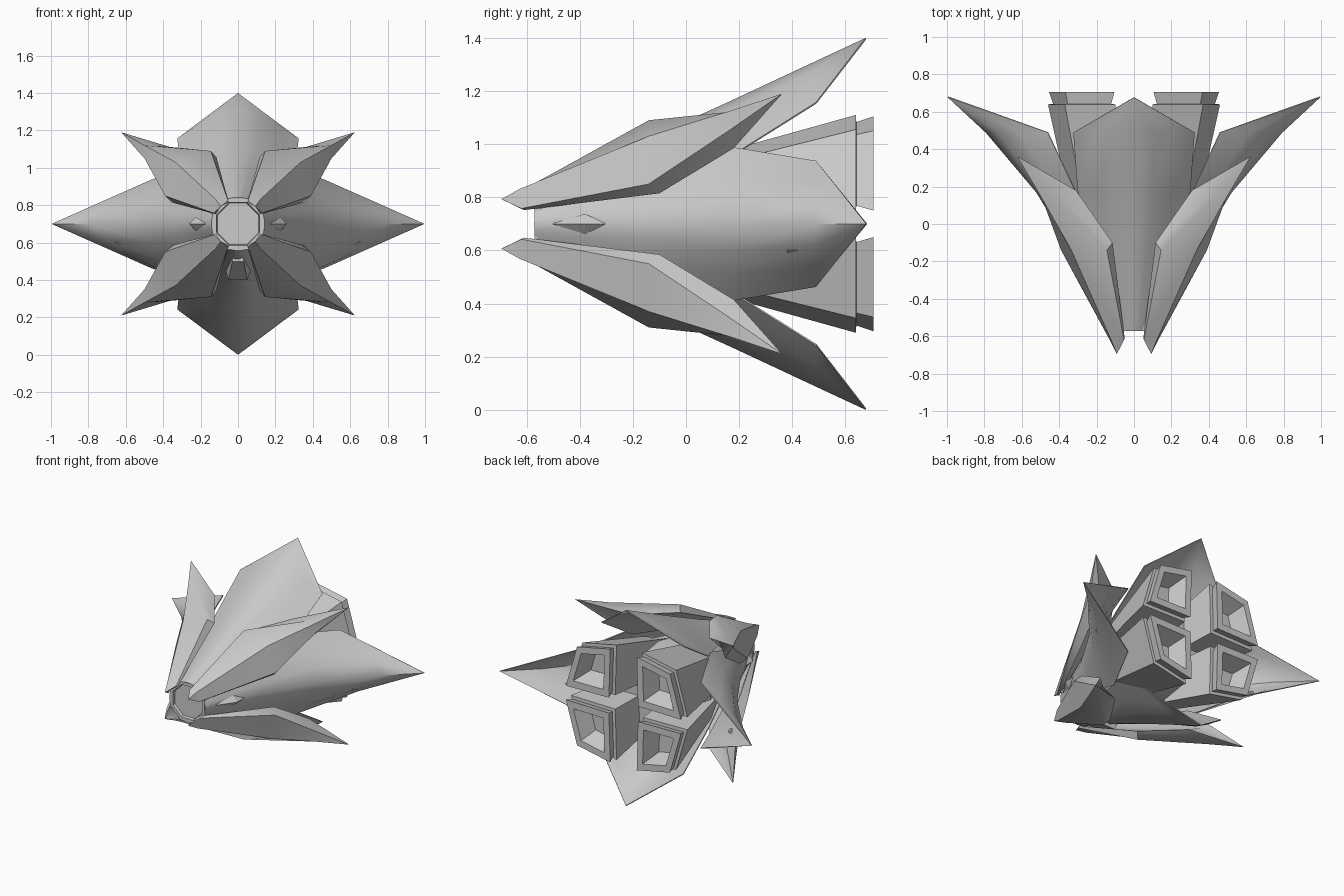
import bpy, bmesh, math
from mathutils import Vector

if "Cube" in bpy.data.objects:
    bpy.data.objects.remove(bpy.data.objects["Cube"])

CZ = 0.7  # height of the hull axis


def finish(name, bm, thickness=0, mirror=(False, False, False), angle=30):
    """Turn a bmesh into an object, thicken, mirror and shade it."""
    bmesh.ops.remove_doubles(bm, verts=bm.verts, dist=1e-5)
    bmesh.ops.dissolve_degenerate(bm, edges=bm.edges, dist=1e-5)
    bmesh.ops.recalc_face_normals(bm, faces=bm.faces)
    me = bpy.data.meshes.new(name)
    bm.to_mesh(me)
    bm.free()
    ob = bpy.data.objects.new(name, me)
    bpy.context.collection.objects.link(ob)
    ob.location.z = CZ
    if thickness:
        m = ob.modifiers.new("thickness", 'SOLIDIFY')
        m.thickness = thickness
        m.offset = 0
    if any(mirror):
        m = ob.modifiers.new("mirror", 'MIRROR')
        m.use_axis = mirror
        m.use_mirror_merge = False
    bpy.ops.object.select_all(action='DESELECT')
    ob.select_set(True)
    bpy.context.view_layer.objects.active = ob
    if ob.modifiers:
        bpy.ops.object.convert(target='MESH')
    bpy.ops.object.shade_smooth_by_angle(angle=math.radians(angle))
    return ob


def grid(rows):
    """Open sheet from equal-length rows of points."""
    bm = bmesh.new()
    vs = [[bm.verts.new(p) for p in r] for r in rows]
    for a, b in zip(vs, vs[1:]):
        for i in range(len(a) - 1):
            bm.faces.new((a[i], a[i + 1], b[i + 1], b[i]))
    return bm


def loft(rings, cap=True):
    """Solid through a series of rings (no caps when the ends are points)."""
    bm = bmesh.new()
    vs = [[bm.verts.new(p) for p in r] for r in rings]
    n = len(vs[0])
    for a, b in zip(vs, vs[1:]):
        for i in range(n):
            j = (i + 1) % n
            bm.faces.new((a[i], a[j], b[j], b[i]))
    if cap:
        bm.faces.new(vs[0])
        bm.faces.new(vs[-1])
    return bm


def octagon(y, rx, rz):
    angles = [math.radians(22.5 + 45 * k) for k in range(8)]
    return [(rx * math.cos(a), y, rz * math.sin(a)) for a in angles]


# central hull with a rimmed round nose
finish("core_hull", loft([
    octagon(-0.55, 0.12, 0.12), octagon(-0.57, 0.125, 0.125),
    octagon(-0.57, 0.148, 0.148), octagon(-0.15, 0.26, 0.23),
    octagon(0.2, 0.36, 0.3), octagon(0.4, 0.28, 0.25)]))


# broad petal plates: rows of (y, half width, edge radius, ridge radius)
def petal(name, rows, side):
    pts = []
    for y, hw, edge, ridge in rows:
        row = []
        for t in (-1, -0.66, -0.33, 0, 0.33, 0.66, 1):
            r = ridge + (edge - ridge) * abs(t) ** 1.5
            row.append((r, y, t * hw) if side else (t * hw, y, r))
        pts.append(row)
    finish(name, grid(pts), 0.006, (side, False, not side), 50)


petal("side_petals", [(-0.57, 0.06, 0.13, 0.14), (-0.15, 0.17, 0.24, 0.325),
                      (0.17, 0.288, 0.31, 0.52), (0.49, 0.235, 0.46, 0.79),
                      (0.68, 0, 0.995, 0.995)], True)
petal("top_and_bottom_petals", [(-0.57, 0.06, 0.13, 0.14), (-0.15, 0.18, 0.21, 0.315),
                                (0.18, 0.30, 0.26, 0.465), (0.49, 0.323, 0.455, 0.61),
                                (0.677, 0, 0.697, 0.697)], False)

# four diagonal blade fins: outer edge, ridge, edge, then the inner face back again
tip, nose = (0.625, 0.362, 0.49), (0.092, -0.695, 0.093)
finish("diagonal_fins", loft([
    [nose] * 6,
    [(0.053, -0.62, 0.125), (0.12, -0.625, 0.132), (0.13, -0.62, 0.058),
     (0.118, -0.61, 0.052), (0.10, -0.61, 0.10), (0.05, -0.61, 0.115)],
    [(0.145, -0.14, 0.39), (0.335, -0.14, 0.33), (0.39, -0.14, 0.15),
     (0.355, -0.10, 0.115), (0.29, -0.10, 0.27), (0.115, -0.10, 0.355)],
    [(0.45, 0.18, 0.42), (0.50, 0.15, 0.42), (0.50, 0.16, 0.35),
     (0.435, 0.18, 0.285), (0.41, 0.18, 0.345), (0.31, 0.18, 0.395)],
    [tip] * 6], cap=False), 0, (True, False, True), 40)

# four engine pods with flared, hollow nozzles
back = [(0.10, 0.41), (0.37, 0.355), (0.46, 0.045), (0.11, 0.05)]
front = [(0.07, 0.26), (0.27, 0.22), (0.34, 0.03), (0.07, 0.03)]
mid = sum((Vector(p) for p in back), Vector((0, 0))) / 4


def quad(y, s):
    pts = [mid + (Vector(p) - mid) * s for p in back]
    return [(p.x, y, p.y) for p in pts]


finish("engine_pods", loft([[(x, 0.1, z) for x, z in front], quad(0.64, 1), quad(0.641, 0.86),
                            quad(0.705, 0.97), quad(0.705, 0.68), quad(0.58, 0.42)]),
       0, (True, False, True), 20)


# small diamond sensors on both cheeks
def diamond(y, rx, rz, x, z):
    return [(x + rx, y, z), (x, y, z + rz), (x - rx, y, z), (x, y, z - rz)]


finish("cheek_sensors", loft([diamond(-0.50, 0.002, 0.002, 0.175, 0), diamond(-0.38, 0.036, 0.038, 0.225, 0),
                              diamond(-0.305, 0.002, 0.002, 0.26, 0)]), 0, (True, False, False), 20)

# chin sensor under the nose
finish("chin_sensor", loft([
    [(-0.03, -0.46, -0.18), (0.03, -0.46, -0.18), (0.03, -0.46, -0.2), (-0.03, -0.46, -0.2)],
    [(-0.07, -0.25, -0.24), (0.07, -0.25, -0.24), (0.05, -0.25, -0.30), (-0.05, -0.25, -0.30)]]), angle=20)

# tiny thrusters under the side petals
finish("side_thrusters", loft([diamond(0.38, 0.02, 0.012, 0.625, -0.10),
                               diamond(0.42, 0.02, 0.012, 0.645, -0.10)]), 0, (True, False, False), 20)
